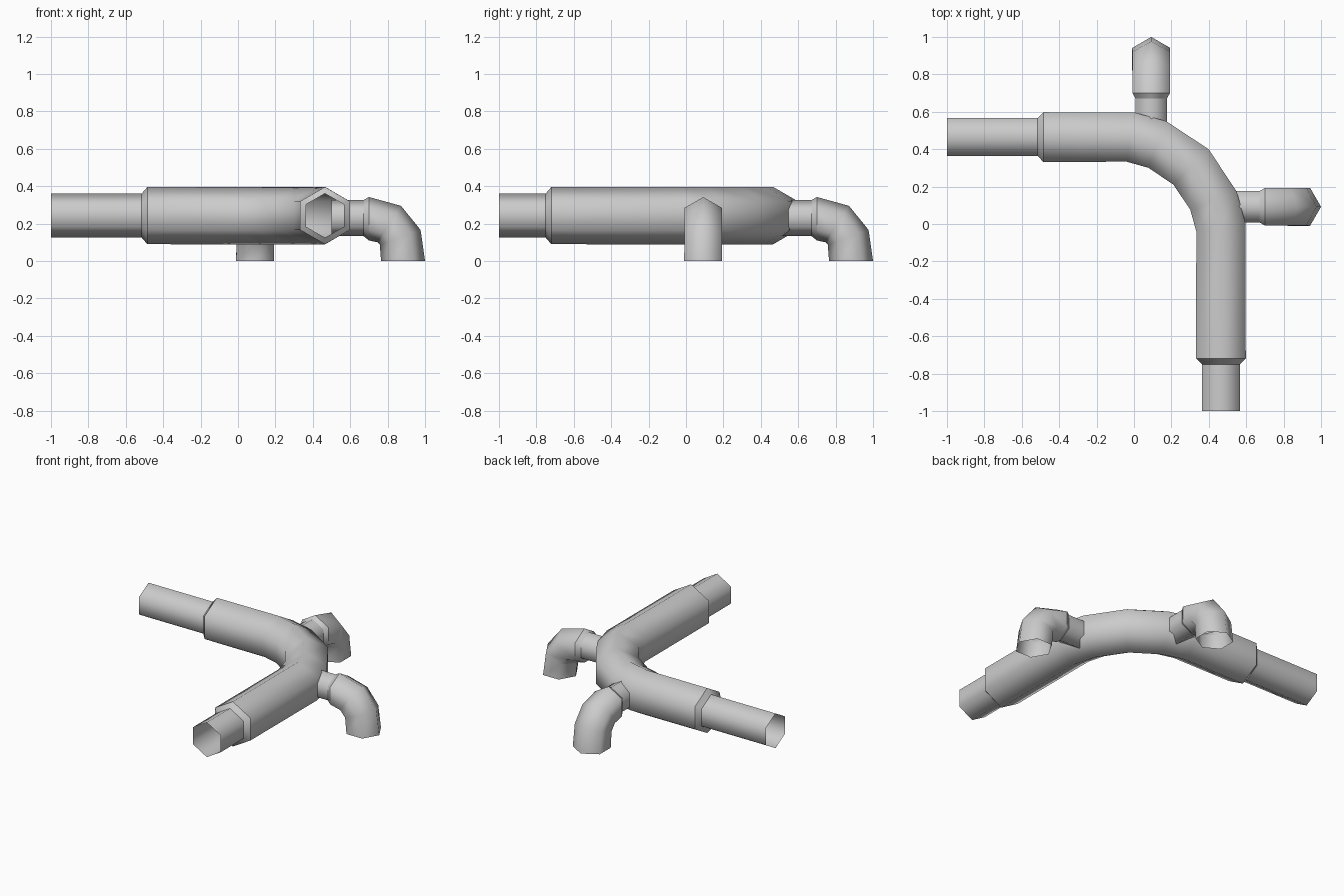
import bpy, bmesh, math
from mathutils import Vector

cube = bpy.data.objects.get("Cube")
if cube:
    bpy.data.objects.remove(cube, do_unlink=True)

# Single grey material
grey = bpy.data.materials.new("pipe_grey")
grey.use_nodes = True
colour = (0.6, 0.6, 0.6, 1)
grey.diffuse_color = colour
grey.node_tree.nodes["Principled BSDF"].inputs["Base Color"].default_value = colour

SIDES = 6


def pipe(name, origin, u, v, stations, phase, sharp):
    """Sweep an open hexagon through (a, b, angle, radius) stations in the u-v plane."""
    u, v, origin = Vector(u), Vector(v), Vector(origin)
    n = u.cross(v)
    bm = bmesh.new()
    rings = []
    for a, b, angle, radius in stations:
        t = math.radians(angle)
        side = v * math.cos(t) - u * math.sin(t)
        centre = origin + u * a + v * b
        ring = []
        for j in range(SIDES):
            th = phase + math.tau * j / SIDES
            ring.append(bm.verts.new(centre + radius * (side * math.cos(th) + n * math.sin(th))))
        rings.append(ring)
    for r0, r1 in zip(rings, rings[1:]):
        for j in range(SIDES):
            k = (j + 1) % SIDES
            bm.faces.new((r0[j], r0[k], r1[k], r1[j])).smooth = True
    # Crisp edges around the collars
    for i in sharp:
        for j in range(SIDES):
            bm.edges.get((rings[i][j], rings[i][(j + 1) % SIDES])).smooth = False
    mesh = bpy.data.meshes.new(name)
    bm.to_mesh(mesh)
    bm.free()
    mesh.materials.append(grey)
    obj = bpy.data.objects.new(name, mesh)
    bpy.context.collection.objects.link(obj)
    return obj


# Main bent pipe: one half, then its reflection across the diagonal
half = [
    (-1.0, 0.465, 0, 0.118),
    (-0.515, 0.465, 0, 0.118),
    (-0.485, 0.465, 0, 0.153),
    (-0.02, 0.465, -8, 0.154),
    (0.125, 0.425, -21, 0.154),
]
middle = [(0.305, 0.305, -45, 0.154)]
other = [(b, a, -90 - angle, r) for a, b, angle, r in reversed(half)]
# The far arm's collar sits slightly further out
other = [(a, b - 0.235 if -0.6 < b < -0.4 else b, g, r) for a, b, g, r in other]
half_path = half + middle + other
pipe("main_pipe", (0, 0, 0.243), (1, 0, 0), (0, 1, 0), half_path,
     math.pi / 2, (1, 2, len(half_path) - 3, len(half_path) - 2))

# Side outlets: short neck, collar, and elbow turned down to the ground
elbow = [
    (0.5, 0.23, 0, 0.096),
    (0.67, 0.23, 0, 0.096),
    (0.70, 0.226, 0, 0.116),
    (0.808, 0.198, -33, 0.116),
    (0.867, 0.127, -70, 0.116),
    (0.8825, 0.0, -90, 0.1175),
]
up = (0, 0, 1)
pipe("left_outlet", (0, 0.092, 0), (1, 0, 0), up, elbow, 0, (1, 2))
pipe("back_outlet", (0.092, 0, 0), (0, 1, 0), up, elbow, 0, (1, 2))
